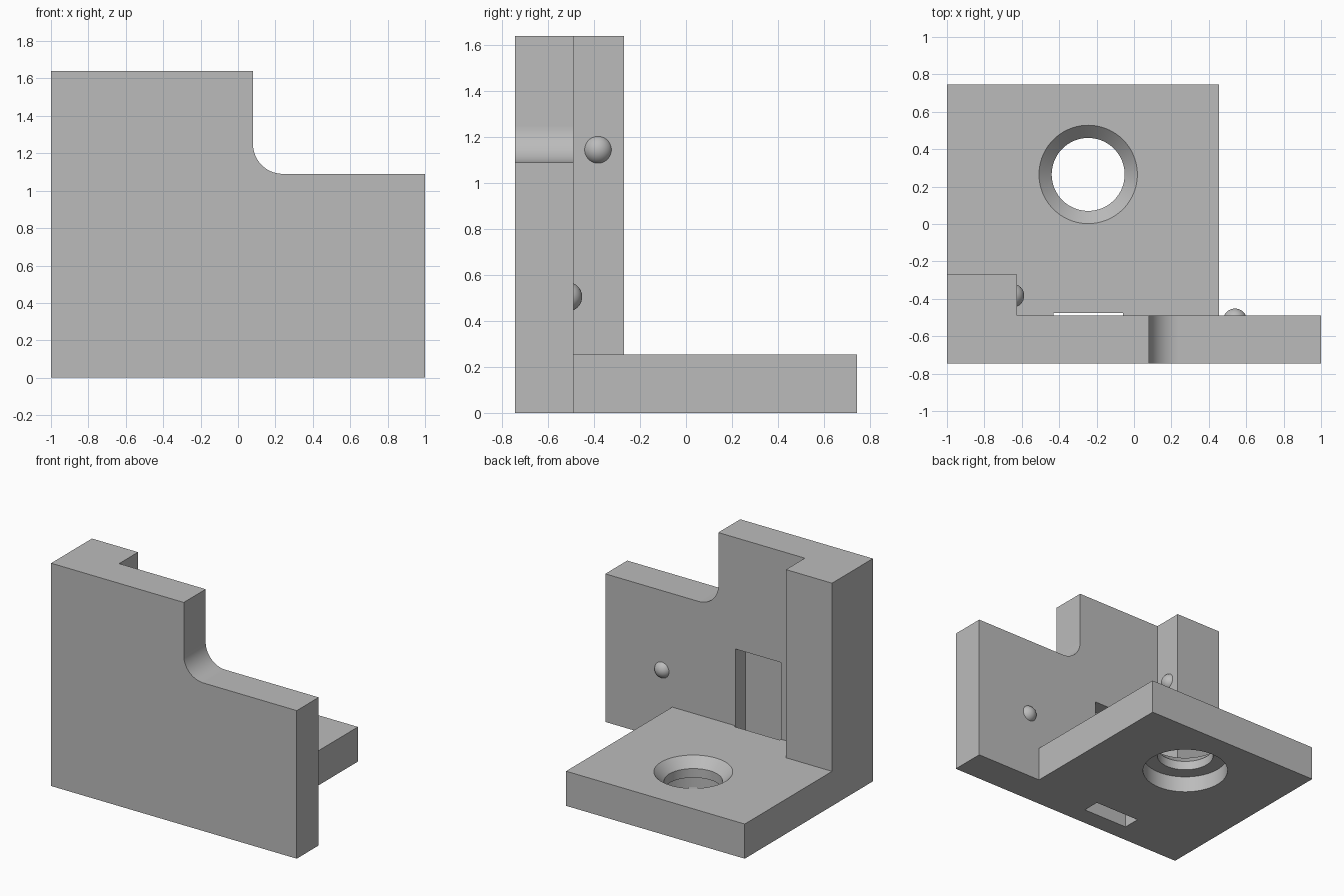
import bpy, bmesh, math
from mathutils import Vector

old = bpy.data.objects.get("Cube")
if old:
    bpy.data.objects.remove(old, do_unlink=True)

grey = bpy.data.materials.new("plain grey")
grey.use_nodes = True
GREY = (0.5, 0.5, 0.5, 1)
grey.diffuse_color = GREY
grey.node_tree.nodes["Principled BSDF"].inputs["Base Color"].default_value = GREY


def make(name, bm):
    bmesh.ops.recalc_face_normals(bm, faces=bm.faces)
    mesh = bpy.data.meshes.new(name)
    bm.to_mesh(mesh)
    bm.free()
    mesh.materials.append(grey)
    obj = bpy.data.objects.new(name, mesh)
    bpy.context.collection.objects.link(obj)
    return obj


def box(name, low, high):
    bm = bmesh.new()
    bmesh.ops.create_cube(bm, size=1)
    low, high = Vector(low), Vector(high)
    for v in bm.verts:
        v.co = (low + high) / 2 + v.co * (high - low)
    return make(name, bm)


def extrude_profile(name, points, y0, y1):
    bm = bmesh.new()
    face = bm.faces.new([bm.verts.new((x, y0, z)) for x, z in points])
    moved = bmesh.ops.extrude_face_region(bm, geom=[face])["geom"]
    bmesh.ops.translate(bm, vec=(0, y1 - y0, 0),
                        verts=[g for g in moved if isinstance(g, bmesh.types.BMVert)])
    return make(name, bm)


def lathe(name, profile, centre, sides=96):
    bm = bmesh.new()
    rings = []
    for r, z in profile:
        ring = bmesh.ops.create_circle(bm, segments=sides, radius=r)["verts"]
        for v in ring:
            v.co += Vector((*centre, z))
        rings.append(ring)
    for a, b in zip(rings, rings[1:]):
        for i in range(sides):
            j = (i + 1) % sides
            bm.faces.new((a[i], a[j], b[j], b[i]))
    bm.faces.new(rings[0])
    bm.faces.new(rings[-1])
    return make(name, bm)


def combine(target, other, operation):
    mod = target.modifiers.new(operation.lower(), 'BOOLEAN')
    mod.operation, mod.solver, mod.object = operation, 'EXACT', other
    bpy.context.view_layer.objects.active = target
    bpy.ops.object.modifier_apply(modifier=mod.name)
    bpy.data.objects.remove(other, do_unlink=True)


# Main wall with a filleted step in its top edge
FRONT, WALL_BACK, BACK = -0.745, -0.49, 0.745
TOP, STEP, STEP_X, R = 1.64, 1.09, 0.08, 0.16
fillet = []
for i in range(25):
    a = math.pi * 1.5 - math.pi / 2 * i / 24
    fillet.append((STEP_X + R + R * math.cos(a), STEP + R + R * math.sin(a)))
outline = [(-1, 0), (1, 0), (1, STEP)] + fillet + [(STEP_X, TOP), (-1, TOP)]
bracket = extrude_profile("bracket", outline, FRONT, WALL_BACK)

# Base plate and corner post
combine(bracket, box("base", (-1, WALL_BACK, 0), (0.455, BACK, 0.255)), 'UNION')
combine(bracket, box("post", (-1, WALL_BACK, 0), (-0.625, -0.27, TOP)), 'UNION')

# Slot running up through the base into the wall
combine(bracket, box("slot", (-0.43, -0.605, -0.1), (-0.06, -0.475, 0.82)), 'DIFFERENCE')

# Hole with a chamfered top and a counterbored underside
hole = [(0.295, -0.1), (0.295, 0.12), (0.195, 0.12), (0.195, 0.187),
        (0.263, 0.255), (0.263, 0.35)]
combine(bracket, lathe("hole", hole, (-0.245, 0.265)), 'DIFFERENCE')

# Smooth the curved walls, keep the corners crisp
bpy.ops.object.select_all(action='DESELECT')
bracket.select_set(True)
bpy.context.view_layer.objects.active = bracket
bpy.ops.object.shade_smooth_by_angle(angle=math.radians(30))

# Domed locating bumps, sunk into the wall and the post
for name, centre in (("wall_bump", (0.54, -0.516, 0.505)),
                     ("post_bump", (-0.651, -0.383, 1.145))):
    bm = bmesh.new()
    bmesh.ops.create_uvsphere(bm, u_segments=32, v_segments=20, radius=0.064)
    bmesh.ops.translate(bm, vec=centre, verts=bm.verts)
    for f in bm.faces:
        f.smooth = True
    make(name, bm)
